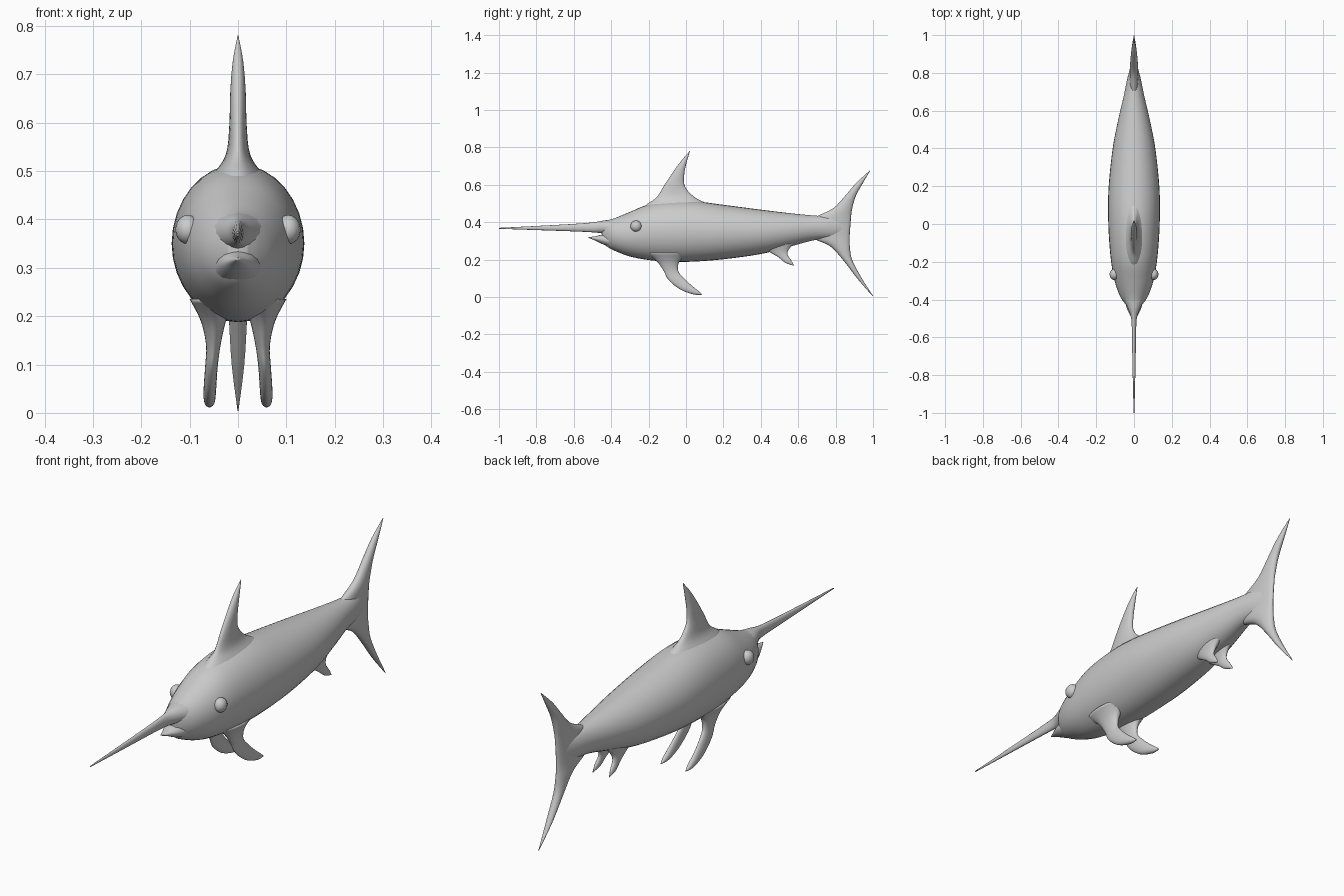
import bpy, bmesh, math
from mathutils import Vector


def spline(p, steps):
    """Catmull-Rom interpolation through rows of numbers."""
    out = []
    for i in range(len(p) - 1):
        a, b, c, d = p[max(i - 1, 0)], p[i], p[i + 1], p[min(i + 2, len(p) - 1)]
        for s in range(steps):
            t = s / steps
            out.append([0.5 * (2 * q + (r - o) * t + (2 * o - 5 * q + 4 * r - u) * t * t
                               + (3 * q - o - 3 * r + u) * t ** 3)
                        for o, q, r, u in zip(a, b, c, d)])
    out.append(list(p[-1]))
    return out


def loft(name, stations, sides=24, steps=4, mirror=False):
    """Each station: edge point y, z; opposite edge y, z; half thickness; centre x."""
    bm = bmesh.new()
    rings = []
    for y1, z1, y2, z2, t, x in spline(stations, steps):
        mid = Vector((x, (y1 + y2) / 2, (z1 + z2) / 2))
        half = Vector((0, (y1 - y2) / 2, (z1 - z2) / 2))
        ring = []
        for k in range(sides):
            a = 2 * math.pi * k / sides
            side = Vector((max(t, 0.0005) * math.sin(a), 0, 0))
            ring.append(bm.verts.new(mid + half * math.cos(a) + side))
        rings.append(ring)
    for r, s in zip(rings, rings[1:]):
        for k in range(sides):
            n = (k + 1) % sides
            bm.faces.new((r[k], r[n], s[n], s[k]))
    bm.faces.new(rings[0])
    bm.faces.new(rings[-1])
    bmesh.ops.recalc_face_normals(bm, faces=bm.faces)
    finish(name, bm, mirror)


def finish(name, bm, mirror):
    me = bpy.data.meshes.new(name)
    bm.to_mesh(me)
    bm.free()
    me.shade_smooth()
    ob = bpy.data.objects.new(name, me)
    bpy.context.collection.objects.link(ob)
    if mirror:
        ob.modifiers.new("Mirror", 'MIRROR').use_mirror_merge = False


# Body: y, top z, bottom z, half width
body = [(-.45, .385, .305, .018), (-.425, .407, .272, .045), (-.38, .422, .247, .075),
        (-.3, .455, .217, .103), (-.2, .495, .198, .121), (-.08, .512, .188, .132),
        (.05, .512, .19, .137), (.2, .493, .202, .134), (.4, .467, .23, .113),
        (.55, .449, .268, .084), (.68, .436, .303, .054), (.78, .43, .315, .033),
        (.87, .42, .33, .008)]
loft("body", [(y, t, y, b, w, 0) for y, t, b, w in body], sides=32)

# Sword bill with upper jaw, and lower jaw
bill = [(-1, .37, .365, .002), (-.8, .38, .358, .007), (-.6, .391, .351, .011),
        (-.5, .399, .346, .015), (-.44, .409, .338, .036), (-.36, .42, .31, .07)]
loft("bill", [(y, t, y, b, w, 0) for y, t, b, w in bill], sides=16)
jaw = [(-.52, .32, .316, .003), (-.485, .325, .302, .02), (-.44, .335, .28, .04),
       (-.36, .34, .25, .06)]
loft("lower_jaw", [(y, t, y, b, w, 0) for y, t, b, w in jaw], sides=16)

# Dorsal fin, flared into the back
loft("dorsal_fin", [(-.26, .45, .18, .45, .085, 0), (-.21, .495, .12, .495, .05, 0),
                    (-.155, .535, .045, .535, .025, 0), (-.115, .6, -.005, .59, .018, 0),
                    (-.065, .675, -.01, .65, .016, 0), (-.02, .735, .002, .715, .011, 0),
                    (.02, .78, .021, .778, .001, 0)])

# Tail fin, one crescent from lower tip to upper tip
loft("tail_fin", [(.998, .004, 1, .006, .001, 0), (.915, .1, .94, .1, .013, 0),
                  (.838, .2, .888, .2, .019, 0), (.77, .272, .876, .27, .022, 0),
                  (.68, .315, .875, .32, .023, 0), (.66, .37, .878, .37, .023, 0),
                  (.68, .42, .882, .42, .023, 0), (.785, .473, .888, .47, .021, 0),
                  (.85, .54, .908, .54, .018, 0), (.91, .61, .946, .61, .012, 0),
                  (.982, .676, .984, .674, .001, 0)])

# Pectoral fins
loft("pectoral_fins", [(-.21, .235, .01, .235, .045, .055), (-.155, .19, -.035, .19, .026, .051),
                       (-.12, .14, -.042, .14, .015, .051), (-.092, .09, -.01, .1, .013, .055),
                       (-.03, .04, .03, .062, .013, .058), (.04, .014, .065, .034, .011, .059),
                       (.084, .012, .086, .015, .002, .059)], mirror=True)

# Small rear belly fins
loft("pelvic_fins", [(.4, .275, .58, .29, .03, .026), (.452, .238, .55, .255, .017, .03),
                     (.495, .212, .543, .227, .011, .034), (.53, .184, .562, .197, .009, .037),
                     (.575, .168, .577, .171, .001, .039)], mirror=True)

# Eyes
bm = bmesh.new()
bmesh.ops.create_uvsphere(bm, u_segments=16, v_segments=10, radius=.03)
bmesh.ops.scale(bm, vec=(.85, 1, 1), verts=bm.verts)
bmesh.ops.translate(bm, vec=(.104, -.267, .379), verts=bm.verts)
finish("eyes", bm, True)
